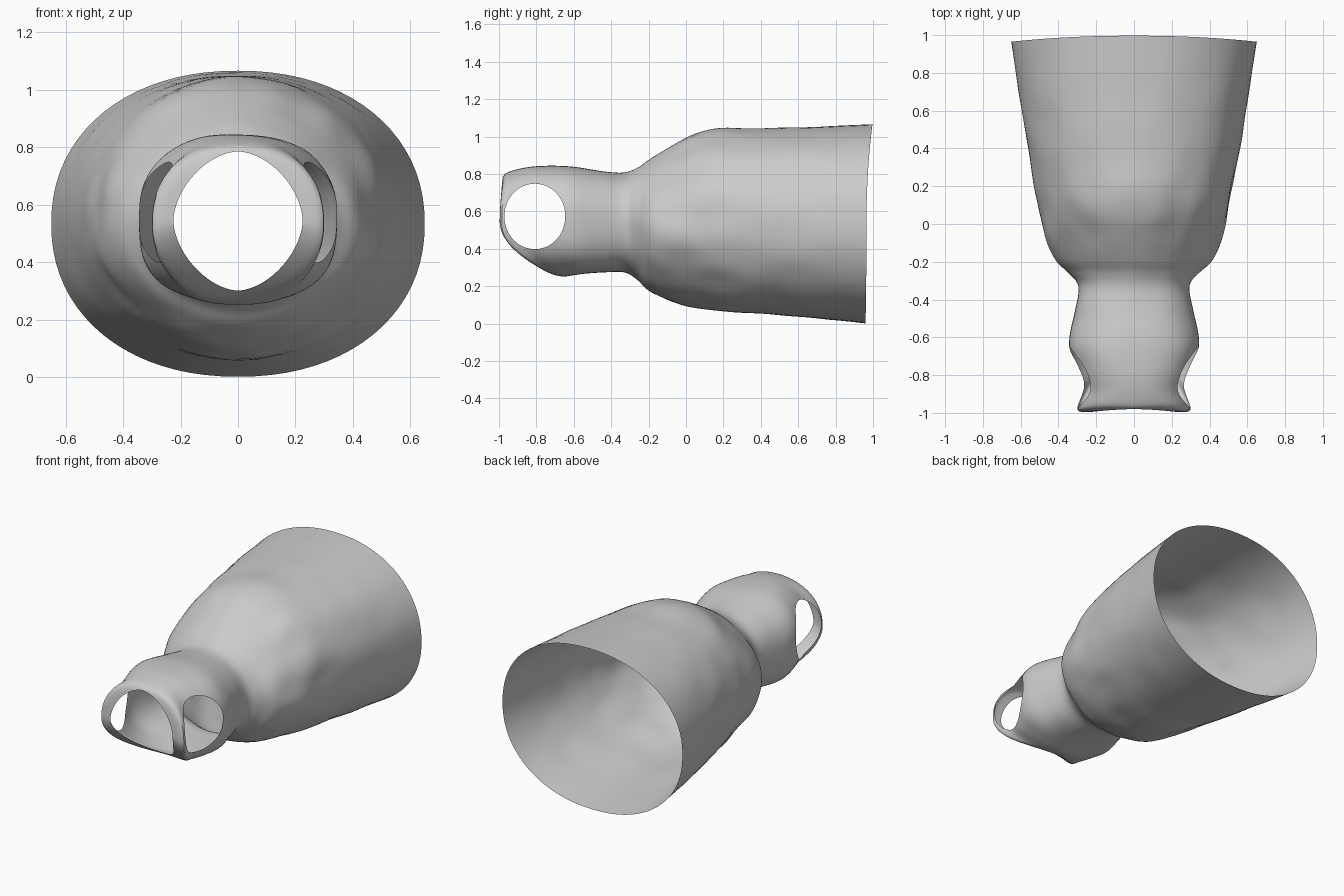
import bpy, bmesh, math
from mathutils import Vector, noise
from mathutils.bvhtree import BVHTree

if "Cube" in bpy.data.objects:
    bpy.data.objects.remove(bpy.data.objects["Cube"])

N = 80      # vertices around the sleeve
SUB = 6     # loft steps between key sections

# key sections: y at top, side, bottom | half width, z bottom, z top | roundness top, bottom
KEYS = [
    (-0.980, -0.995, -0.770, 0.225, 0.300, 0.785, 1.75, 1.7),   # front opening edge
    (-0.955, -0.985, -0.720, 0.298, 0.265, 0.808, 2.2, 2.1),
    (-0.870, -0.890, -0.660, 0.282, 0.252, 0.832, 2.3, 2.5),
    (-0.760, -0.770, -0.600, 0.312, 0.260, 0.844, 2.4, 2.9),
    (-0.630, -0.630, -0.540, 0.345, 0.268, 0.842, 2.4, 2.9),
    (-0.460, -0.460, -0.430, 0.312, 0.275, 0.817, 2.3, 2.7),
    (-0.340, -0.330, -0.330, 0.295, 0.275, 0.806, 2.1, 2.3),    # neck
    (-0.260, -0.260, -0.260, 0.345, 0.235, 0.832, 1.9, 2.0),
    (-0.190, -0.190, -0.190, 0.415, 0.170, 0.880, 1.8, 1.9),
    (-0.060, -0.060, -0.060, 0.475, 0.107, 0.957, 1.8, 1.9),
    (0.110, 0.110, 0.110, 0.510, 0.076, 1.042, 1.85, 1.95),
    (0.350, 0.350, 0.350, 0.553, 0.058, 1.042, 2.05, 2.1),
    (0.650, 0.650, 0.650, 0.602, 0.032, 1.050, 2.15, 2.15),
    (0.997, 0.965, 0.960, 0.650, 0.001, 1.066, 2.15, 2.15),     # rear rim
]


def blend(i, t):
    """Smooth section between key i and i+1."""
    get = lambda k: KEYS[max(0, min(len(KEYS) - 1, k))]
    out = []
    for a, b, c, d in zip(get(i - 1), get(i), get(i + 1), get(i + 2)):
        out.append(0.5 * (2 * b + (c - a) * t + (2 * a - 5 * b + 4 * c - d) * t * t
                          + (3 * b - a - 3 * c + d) * t ** 3))
    return out


def spow(v, e):
    return math.copysign(abs(v) ** e, v)


def section(bm, key):
    yt, ys, yb, hw, zb, zt, pt, pb = key
    zc, hz = (zb + zt) / 2, (zt - zb) / 2
    ring = []
    for k in range(N):
        a = 2 * math.pi * k / N
        c, s = math.cos(a), math.sin(a)
        p = pt if s > 0 else pb
        x, w = hw * spow(c, 2 / p), spow(s, 2 / p)
        y = ys + ((yt if s > 0 else yb) - ys) * s * s
        z = zc + hz * w
        # soft cloth wrinkles, strongest at the shoulders, none at the rims
        amp = 0.014 * math.exp(-((y + 0.05) / 0.3) ** 2) + 0.005
        amp *= max(0, min(1, (0.95 - y) / 0.2, (y + 0.95) / 0.2))
        r = 1 + amp * noise.noise(Vector((x * 6, y * 5, z * 6))) * 2
        ring.append(bm.verts.new((x * r, y, zc + (z - zc) * r)))
    return ring


# sleeve: open tube lofted through the sections
bm = bmesh.new()
rings = [section(bm, blend(i, j / SUB)) for i in range(len(KEYS) - 1) for j in range(SUB)]
rings.append(section(bm, KEYS[-1]))
for r0, r1 in zip(rings, rings[1:]):
    for k in range(N):
        m = (k + 1) % N
        bm.faces.new((r0[k], r0[m], r1[m], r1[k]))
surface = BVHTree.FromBMesh(bm)

# side holes: remove faces inside an oval, then slide the edge onto it along the surface
HY, HZ, RY, RZ = -0.808, 0.573, 0.163, 0.175


def oval(co):
    return math.hypot((co.y - HY) / RY, (co.z - HZ) / RZ)


def middle(f):
    return f.calc_center_median()


cut = [f for f in bm.faces if abs(middle(f).x) > 0.12 and oval(middle(f)) < 1]
edge_verts = {v for f in cut for v in f.verts}
bmesh.ops.delete(bm, geom=cut, context='FACES')
for v in edge_verts:
    if v.is_valid and v.is_boundary and v not in rings[0]:
        d = oval(v.co)
        y, z = HY + (v.co.y - HY) / d, HZ + (v.co.z - HZ) / d
        side = math.copysign(1, v.co.x)
        hit = surface.ray_cast(Vector((side, y, z)), Vector((-side, 0, 0)))[0]
        v.co = (hit.x if hit and hit.x * side > 0 else v.co.x, y, z)

bmesh.ops.recalc_face_normals(bm, faces=bm.faces)
if sum(f.normal.z * (middle(f).z - 0.54) for f in bm.faces) < 0:
    bmesh.ops.reverse_faces(bm, faces=bm.faces)

mesh = bpy.data.meshes.new("fabric_sleeve")
bm.to_mesh(mesh)
bm.free()
sleeve = bpy.data.objects.new("fabric_sleeve", mesh)
bpy.context.collection.objects.link(sleeve)
bpy.context.view_layer.objects.active = sleeve
sleeve.select_set(True)
bpy.ops.object.shade_smooth_by_angle(angle=math.radians(35))
